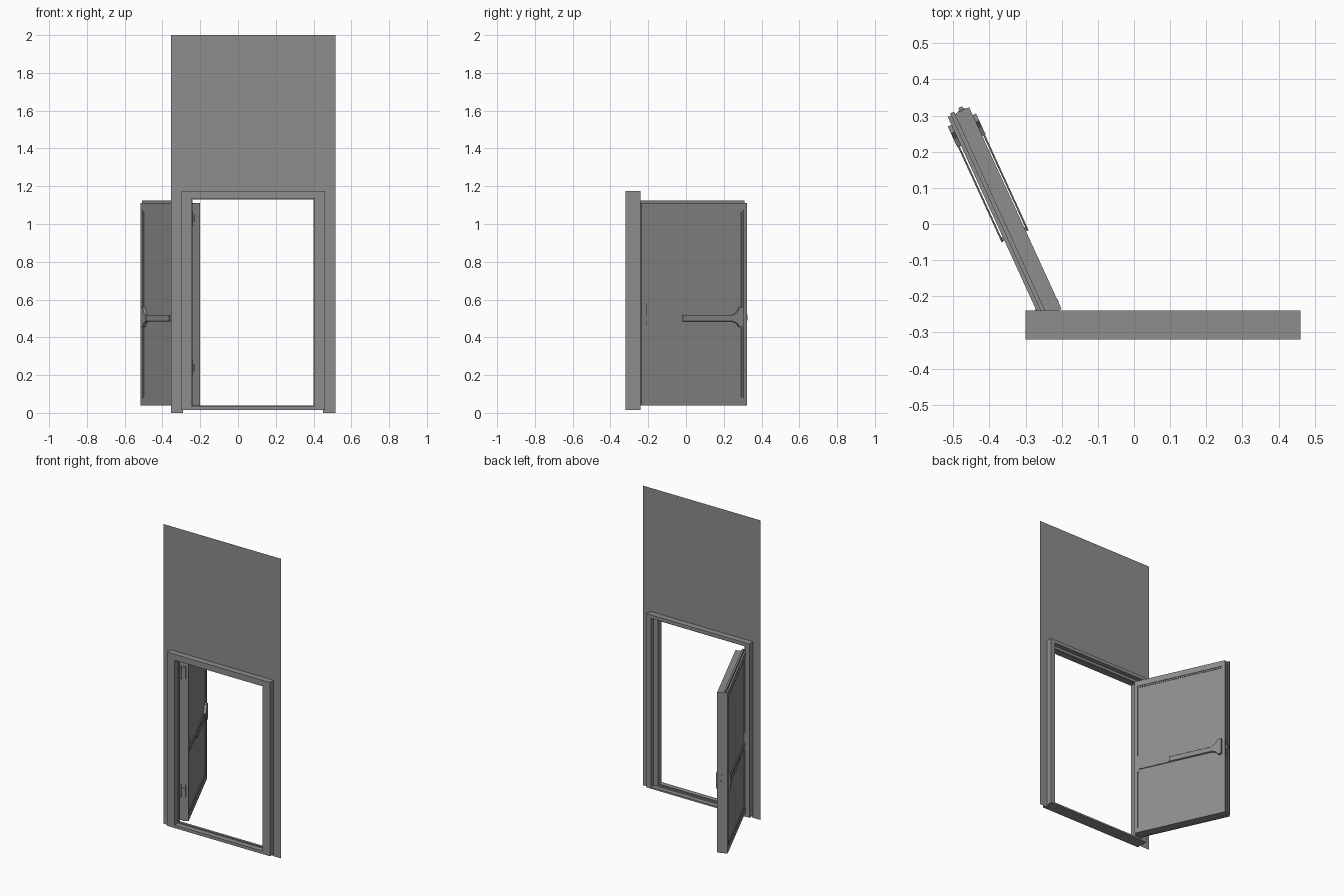
import bpy, bmesh, math
from mathutils import Matrix

cube = bpy.data.objects.get("Cube")
if cube:
    bpy.data.objects.remove(cube, do_unlink=True)

# One painted metal colour for everything
grey = bpy.data.materials.new("mid grey")
grey.use_nodes = True
grey.diffuse_color = (0.27, 0.27, 0.27, 1)
for node in grey.node_tree.nodes:
    if node.type == 'BSDF_PRINCIPLED':
        node.inputs["Base Color"].default_value = grey.diffuse_color

# Swing of the open door: local x runs from hinge to latch, -y is the inner face
SWING = Matrix.Translation((-0.25, -0.24, 0)) @ Matrix.Rotation(math.radians(114.6), 4, 'Z')
FIXED = Matrix.Identity(4)


def finish(name, bm, place, bevel=0):
    bmesh.ops.recalc_face_normals(bm, faces=bm.faces)
    mesh = bpy.data.meshes.new(name)
    bm.to_mesh(mesh)
    bm.free()
    mesh.materials.append(grey)
    ob = bpy.data.objects.new(name, mesh)
    bpy.context.collection.objects.link(ob)
    ob.matrix_world = place
    if bevel:
        mod = ob.modifiers.new("edge", 'BEVEL')
        mod.width = bevel
        mod.segments = 1
    return ob


def box(name, x, y, z, place=FIXED, bevel=0):
    bm = bmesh.new()
    bmesh.ops.create_cube(bm, size=1)
    for v in bm.verts:
        v.co = [(a + b) / 2 + c * (b - a) for c, (a, b) in zip(v.co, (x, y, z))]
    return finish(name, bm, place, bevel)


def ring(name, outer, inner, y, place=FIXED):
    """Rectangular frame; outer and inner are (x0, x1, z0, z1)."""
    bm = bmesh.new()
    loops = []
    for depth in y:
        for x0, x1, z0, z1 in (outer, inner):
            loops.append([bm.verts.new((px, depth, pz)) for px, pz in
                          ((x0, z0), (x1, z0), (x1, z1), (x0, z1))])
    fo, fi, bo, bi = loops
    for a, b in ((fo, fi), (fi, bi), (bi, bo), (bo, fo)):
        for i in range(4):
            j = (i + 1) % 4
            bm.faces.new((a[i], a[j], b[j], b[i]))
    return finish(name, bm, place)


def plate(name, points, y, place):
    """Extrude an x-z outline between two y values."""
    bm = bmesh.new()
    face = bm.faces.new([bm.verts.new((px, y[0], pz)) for px, pz in points])
    out = bmesh.ops.extrude_face_region(bm, geom=[face])
    for v in out["geom"]:
        if isinstance(v, bmesh.types.BMVert):
            v.co.y = y[1]
    return finish(name, bm, place)


# Thin wall sheet with a doorway cut out of its lower edge
bm = bmesh.new()
outline = [(-0.355, 0), (-0.29, 0), (-0.29, 1.165), (0.45, 1.165),
           (0.45, 0), (0.515, 0), (0.515, 2), (-0.355, 2)]
bm.faces.new([bm.verts.new((x, -0.28, z)) for x, z in outline])
finish("wall", bm, FIXED)

# Door frame with a wider rebate at the back
outer = (-0.30, 0.46, 0.015, 1.175)
ring("frame_front", outer, (-0.245, 0.405, 0.035, 1.135), (-0.32, -0.27))
ring("frame_rebate", outer, (-0.268, 0.428, 0.026, 1.152), (-0.27, -0.24))
ring("frame_seal", (-0.25, 0.41, 0.03, 1.14), (-0.241, 0.401, 0.039, 1.131), (-0.285, -0.275))

# Door leaf: recessed core, raised rims on both faces and a seal ridge
leaf = (-0.016, 0.598, 0.04, 1.11)
opening = (0.006, 0.576, 0.075, 1.073)
box("door_core", (-0.014, 0.596), (-0.040, 0.012), (0.045, 1.107), SWING)
ring("rim_inner", leaf, opening, (-0.047, -0.006), SWING)
ring("rim_outer", leaf, opening, (0.006, 0.018), SWING)
box("seal_ridge", (-0.012, 0.604), (-0.004, 0.008), (0.042, 1.125), SWING)
for side, y in (("inner", (-0.043, -0.039)), ("outer", (0.011, 0.015))):
    ring("panel_bead_" + side, (0.005, 0.577, 0.074, 1.074),
         (0.015, 0.567, 0.084, 1.064), y, SWING)

# Push bar hardware, mirrored onto both faces
for side, face, sign in (("inner", -0.040, -1), ("outer", 0.012, 1)):
    def out(a, b):
        return sorted((face + sign * a, face + sign * b))

    box("bar_base_" + side, (0.006, 0.55), out(0, 0.006), (0.486, 0.512), SWING)
    box("push_bar_" + side, (0.22, 0.55), out(0.010, 0.015), (0.485, 0.518), SWING, 0.001)
    box("bar_spacer_" + side, (0.525, 0.55), out(0.005, 0.011), (0.49, 0.512), SWING)
    box("bar_pivot_" + side, (0.222, 0.232), out(0.005, 0.011), (0.49, 0.512), SWING)
    box("bar_end_" + side, (0.004, 0.014), out(0, 0.008), (0.465, 0.58), SWING)
    head = [(0.51, 0.485), (0.535, 0.475), (0.552, 0.455), (0.574, 0.455),
            (0.574, 0.56), (0.552, 0.56), (0.535, 0.53), (0.51, 0.518)]
    plate("bar_head_" + side, head, out(0, 0.017), SWING)

# Latch on the free edge
box("latch_plate", (0.596, 0.601), (-0.036, -0.014), (0.45, 0.56), SWING)
box("latch_bolt", (0.598, 0.608), (-0.031, -0.019), (0.49, 0.52), SWING)

# Hinges on the hinge edge
for label, z in (("upper", 1.03), ("lower", 0.24)):
    box("hinge_leaf_" + label, (-0.020, -0.014), (-0.030, 0), (z - 0.04, z + 0.04), SWING)
    box("hinge_cover_" + label, (-0.023, -0.018), (-0.024, -0.010), (z - 0.02, z + 0.02), SWING)
    bm = bmesh.new()
    bmesh.ops.create_cone(bm, cap_ends=True, segments=12, radius1=0.006, radius2=0.006,
                          depth=0.08, matrix=Matrix.Translation((-0.021, 0.002, z)))
    finish("hinge_pin_" + label, bm, SWING)
